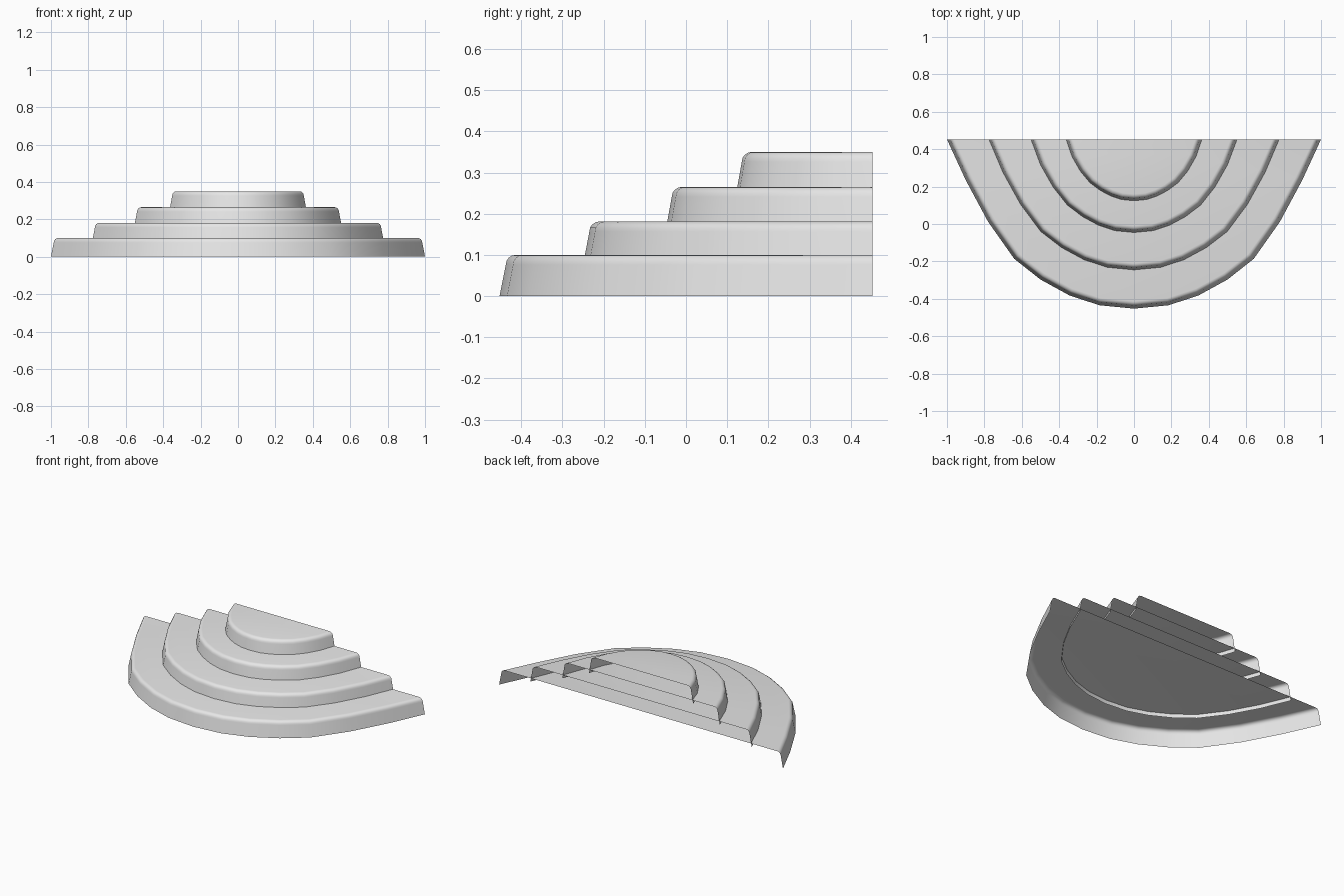
import bpy, bmesh, math
from mathutils import Vector

cube = bpy.data.objects.get("Cube")
if cube:
    bpy.data.objects.remove(cube, do_unlink=True)

# Single plain stone colour
stone = bpy.data.materials.new("light_grey_stone")
stone.use_nodes = True
grey = (0.8, 0.8, 0.8, 1)
stone.diffuse_color = grey
stone.node_tree.nodes["Principled BSDF"].inputs["Base Color"].default_value = grey

BACK = 0.4525
# Half outlines (width fraction, depth fraction), from back corner to front
WIDE = [(1, 0), (.9, .24), (.78, .487), (.64, .706), (.5, .828), (.345, .922), (.185, .98), (0, 1)]
ROUND = [(1, 0), (.91, .29), (.79, .52), (.65, .706), (.5, .83), (.345, .922), (.185, .98), (0, 1)]


def outline(width, depth, roundness):
    """Open curve from the +x back corner round the front to the -x one."""
    half = []
    for a, b in zip(WIDE, ROUND):
        p = Vector(a).lerp(Vector(b), roundness)
        half.append(Vector((p.x * width, BACK - p.y * depth)))
    return half + [Vector((-p.x, p.y)) for p in reversed(half[:-1])]


def inward(points):
    """Inset directions; the end ones slide along the open back."""
    dirs = [Vector((-1, 0))]
    for a, b in zip(points, points[2:]):
        t = (b - a).normalized()
        dirs.append(Vector((t.y, -t.x)))
    dirs.append(Vector((1, 0)))
    centre = Vector((0, BACK))
    return [d if d.dot(centre - p) > 0 else -d for d, p in zip(dirs, points)]


def section(bottom, top, lean=0.015, radius=0.024, cuts=4):
    """Leaning riser with a rounded nosing, as (inset, height) pairs."""
    pairs = [(0, bottom)]
    for i in range(cuts + 1):
        a = math.pi / 2 * i / cuts
        pairs.append((lean + radius * (1 - math.cos(a)), top - radius * (1 - math.sin(a))))
    return pairs


def step(name, width, depth, bottom, top, roundness):
    pts = outline(width, depth, roundness)
    dirs = inward(pts)
    bm = bmesh.new()
    rings = [[bm.verts.new((*(p + d * inset), z)) for p, d in zip(pts, dirs)]
             for inset, z in section(bottom, top)]
    # Riser and nosing strips
    for low, high in zip(rings, rings[1:]):
        for i in range(len(pts) - 1):
            bm.faces.new((low[i + 1], low[i], high[i], high[i + 1]))
    # Flat tread; the back and underside stay open
    tread = bm.faces.new(list(reversed(rings[-1])))
    tread.normal_update()
    if tread.normal.z < 0:
        bmesh.ops.reverse_faces(bm, faces=bm.faces[:])
    for f in bm.faces:
        f.smooth = True
    mesh = bpy.data.meshes.new(name)
    bm.to_mesh(mesh)
    bm.free()
    mesh.materials.append(stone)
    obj = bpy.data.objects.new(name, mesh)
    bpy.context.collection.objects.link(obj)


# Each upper riser sinks slightly through the tread below
SINK = 0.022
step("bottom_step", 1.0, 0.905, 0, 0.1, 0)
step("second_step", 0.78, 0.702, 0.1 - SINK, 0.181, 0.3)
step("third_step", 0.555, 0.502, 0.181 - SINK, 0.265, 0.7)
step("top_step", 0.367, 0.332, 0.265 - SINK, 0.35, 1)
